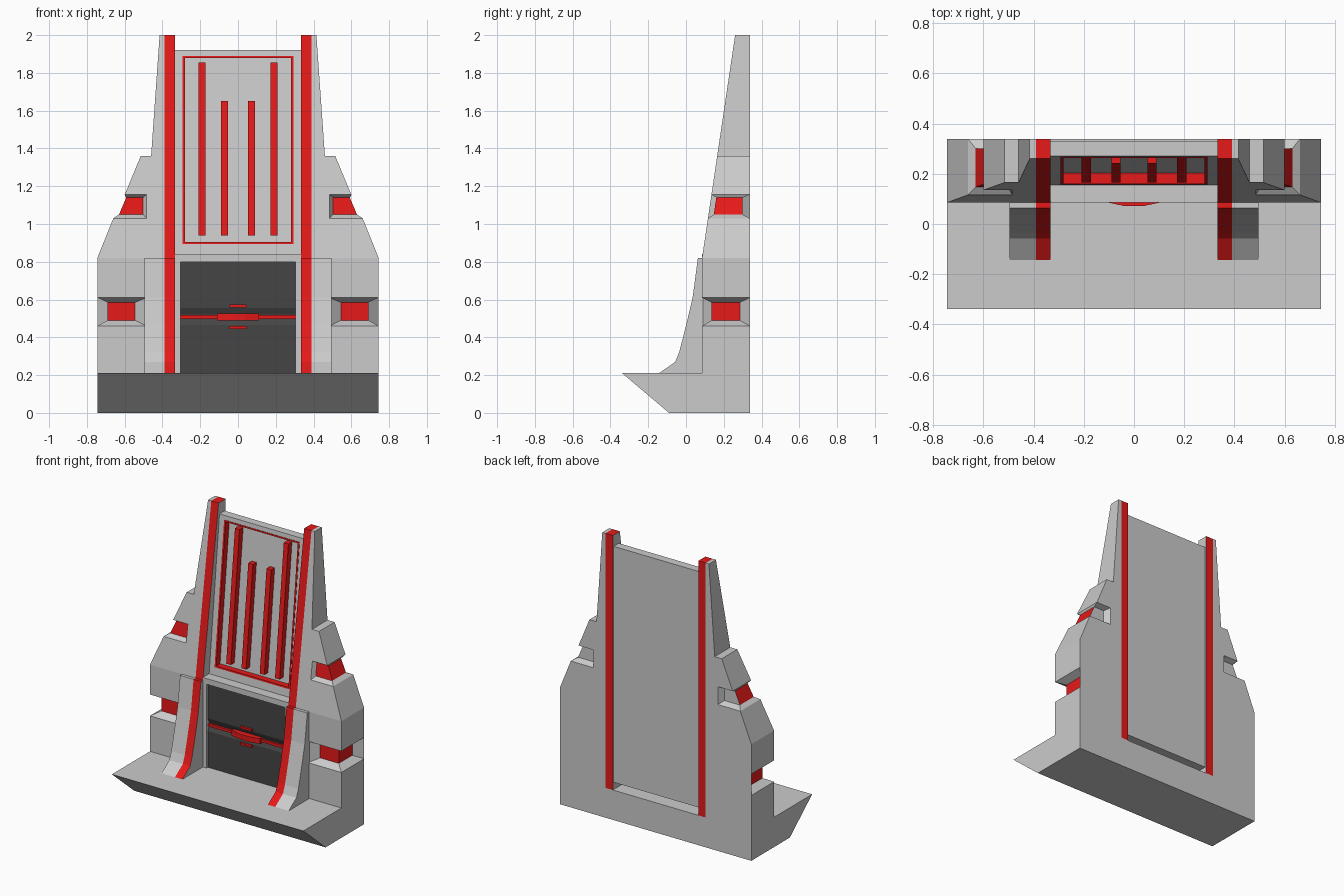
import bpy, bmesh

if "Cube" in bpy.data.objects:
    bpy.data.objects.remove(bpy.data.objects["Cube"])


def material(name, rgb):
    m = bpy.data.materials.new(name)
    m.diffuse_color = (*rgb, 1)
    m.use_nodes = True
    m.node_tree.nodes["Principled BSDF"].inputs["Base Color"].default_value = m.diffuse_color
    return m


GREY = material("grey", (0.8, 0.8, 0.8))
RED = material("red", (0.8, 0.01, 0.01))
DARK = material("dark", (0.06, 0.06, 0.06))
BACK = 0.338


def finish(name, bm, mats, mirror):
    bmesh.ops.remove_doubles(bm, verts=bm.verts, dist=1e-5)
    bmesh.ops.recalc_face_normals(bm, faces=bm.faces)
    me = bpy.data.meshes.new(name)
    bm.to_mesh(me)
    bm.free()
    for m in mats:
        me.materials.append(m)
    ob = bpy.data.objects.new(name, me)
    bpy.context.collection.objects.link(ob)
    if mirror:
        ob.modifiers.new("mirror", 'MIRROR').use_mirror_merge = False
    return ob


def loft(name, rings, mats=(), mirror=False, painted=(), cap_mat=0):
    """Join rings of 3D points; painted holds (ring, side) pairs using material 1."""
    bm = bmesh.new()
    vs = [[bm.verts.new(p) for p in r] for r in rings]
    n = len(rings[0])
    for cap in (vs[0], vs[-1]):
        bm.faces.new(cap).material_index = cap_mat
    for k in range(len(vs) - 1):
        for i in range(n):
            j = (i + 1) % n
            f = bm.faces.new((vs[k][i], vs[k][j], vs[k + 1][j], vs[k + 1][i]))
            f.material_index = int((k, i) in painted)
    bmesh.ops.dissolve_degenerate(bm, dist=1e-5, edges=bm.edges)
    return finish(name, bm, mats, mirror)


def side_prism(name, profile, x0, x1, mats=(), mirror=False, cap_mat=0):
    """Extrude a (y, z) profile along x."""
    return loft(name, [[(x, y, z) for y, z in profile] for x in (x0, x1)],
                mats, mirror, cap_mat=cap_mat)


def box(name, x0, x1, y0, y1, z0, z1, mats=(), mirror=False):
    return side_prism(name, [(y0, z0), (y1, z0), (y1, z1), (y0, z1)], x0, x1, mats, mirror)


def front(z):
    """Front plane of the wall: upright, then leaning back."""
    return 0.085 + max(0, z - 0.82) * 0.1483


def panel(z):
    """Front plane of the upper panel."""
    return 0.155 + (z - 0.84) * 0.1065


def panel_bar(name, x0, x1, z0, z1, lift=0.0, mats=(), mirror=False):
    side_prism(name, [(panel(z0) - lift, z0), (panel(z0) + 0.042, z0),
                      (panel(z1) + 0.042, z1), (panel(z1) - lift, z1)], x0, x1, mats, mirror)


# Wedge-fronted base
side_prism("base", [(-0.09, 0), (-0.338, 0.21), (BACK, 0.21), (BACK, 0)], -0.745, 0.745)

# Flared buttresses and the red strips running up, over and down the back
curve = [(-0.143, 0.21), (-0.057, 0.27), (-0.035, 0.325), (0.002, 0.47), (0.035, 0.61), (0.063, 0.82)]
side_prism("buttress", curve + [(0.09, 0.82), (0.09, 0.21)], 0.39, 0.495, mirror=True)
side_prism("red_strip", curve + [(0.085, 0.82), (0.26, 2), (BACK, 2), (BACK, 0.21)],
           0.333, 0.39, [RED, GREY], True, cap_mat=1)

# Tower beside each strip
tower = [(0.21, 0.485), (0.82, 0.485), (1.36, 0.485), (1.36, 0.46), (2.0, 0.415)]
loft("tower_side", [[(0.39, front(z), z), (x, front(z), z), (x, BACK, z), (0.39, BACK, z)]
                    for z, x in tower], mirror=True)

# Side wings with bevelled recesses around the outer corner
XI = 0.485


def full_ring(z, x, back_x):
    f = front(z)
    return [(XI, f, z), (XI, f, z), (x, f, z), (x, BACK, z), (back_x, BACK, z), (XI, BACK, z)]


def inset_ring(z, x, inner_x, depth, back_y, p4):
    f = front(z)
    return [(XI, f, z), (inner_x, f + depth, z), (x, f + depth, z), (x, back_y, z),
            (*p4, z), (XI, BACK, z)]


low, high = (0.745, BACK), (0.51, 0.30)
wing = [full_ring(0.21, 0.745, 0.745), full_ring(0.46, 0.745, 0.745),
        inset_ring(0.49, 0.69, 0.545, 0.05, 0.285, low),
        inset_ring(0.585, 0.69, 0.545, 0.05, 0.285, low),
        full_ring(0.61, 0.745, 0.745), full_ring(0.82, 0.745, XI), full_ring(1.03, 0.66, XI),
        inset_ring(1.05, 0.63, 0.502, 0.028, 0.30, high),
        inset_ring(1.14, 0.592, 0.502, 0.028, 0.30, high),
        full_ring(1.155, 0.60, XI), full_ring(1.36, 0.515, XI)]
loft("side_wing", wing, [GREY, RED], True, painted={(2, 1), (2, 2), (7, 1), (7, 2)})

# Upper panel: back slab, raised border, red outline and red bars
side_prism("panel_slab", [(0.195, 0.26), (0.195, 0.84), (panel(1.92) + 0.04, 1.92),
                          (0.328, 1.92), (0.328, 0.26)], -0.333, 0.333)
panel_bar("panel_side_border", 0.292, 0.333, 0.84, 1.92, mirror=True)
panel_bar("panel_bottom_border", -0.292, 0.292, 0.84, 0.90)
panel_bar("panel_top_border", -0.292, 0.292, 1.89, 1.92)
panel_bar("outline_side", 0.281, 0.293, 0.895, 1.89, 0.003, [RED], True)
panel_bar("outline_bottom", -0.281, 0.281, 0.895, 0.906, 0.003, [RED])
panel_bar("outline_top", -0.281, 0.281, 1.88, 1.89, 0.003, [RED])
for name, x, top in (("inner_bar", 0.071, 1.65), ("outer_bar", 0.19, 1.855)):
    panel_bar(name, x - 0.018, x + 0.018, 0.94, top, 0.0, [RED], True)

# Door surround
box("door_lintel", -0.333, 0.333, 0.085, 0.2, 0.80, 0.84)
box("door_jamb", 0.305, 0.333, 0.085, 0.2, 0.21, 0.80, mirror=True)

# Dark door with a shallow groove, red seam and handle
side_prism("door", [(0.1, 0.21), (0.1, 0.465), (0.115, 0.495), (0.115, 0.52), (0.1, 0.555),
                    (0.1, 0.80), (0.195, 0.80), (0.195, 0.21)], -0.305, 0.305, [DARK])
box("door_seam", -0.305, 0.305, 0.1, 0.12, 0.498, 0.517, [RED])
handle = [(-0.11, 0.118), (-0.11, 0.087), (-0.04, 0.072), (0.04, 0.072), (0.11, 0.087), (0.11, 0.118)]
loft("door_handle", [[(x, y, z) for x, y in handle] for z in (0.49, 0.527)], [RED])
for z in (0.445, 0.559):
    box("handle_tab", -0.045, 0.045, 0.085, 0.105, z, z + 0.014, [RED])
